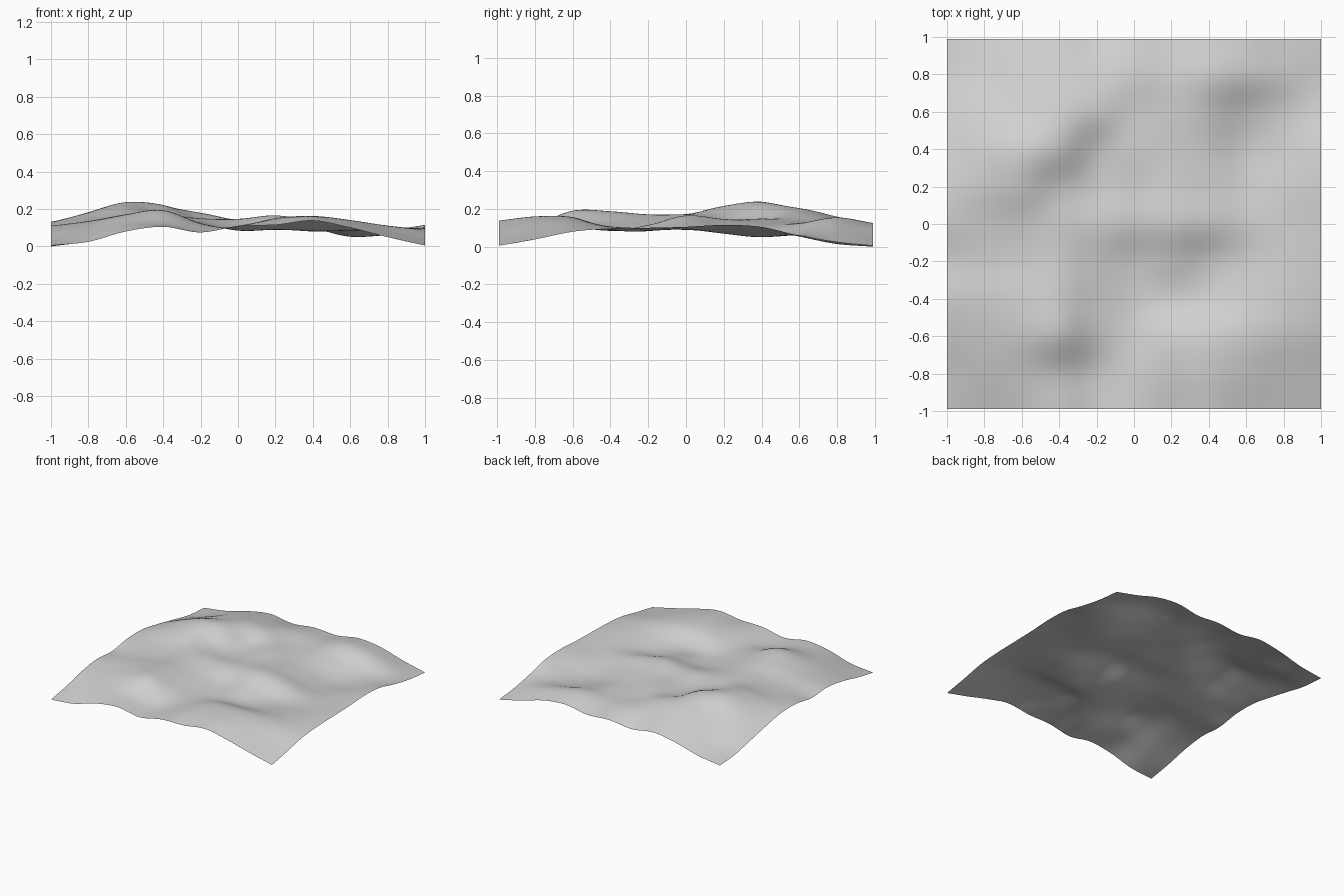
import bpy
import bmesh
import math

SEGMENTS = 80
DEPTH = 0.99          # half size from front to back
UNIT = 0.01           # the section heights are in hundredths

# Evenly spaced height sections across the ground, from front to back
sections = [
    [0.5, 2.5, 8, 10.5, 7.5, 11, 11.5, 13.8, 10, 5, 0.5],
    [4, 7.5, 12, 12, 8, 11, 14.5, 16, 13, 8, 4],
    [8.5, 11.5, 16.5, 19, 12, 10, 14.5, 15.5, 14, 11, 8],
    [11, 13.5, 17, 18.5, 12.5, 8.5, 9, 9, 10.5, 10.5, 9.5],
    [10, 13, 15.5, 17, 13, 9.5, 11.5, 8.5, 8.5, 9.5, 10],
    [12.8, 15, 17, 17, 15, 14.5, 16.5, 13.5, 9.5, 9, 10.5],
    [12.8, 18, 21.5, 17, 13, 14, 14.5, 11, 7, 8.5, 11.5],
    [9.5, 17.5, 23.5, 22, 14, 14.8, 12.8, 9.8, 5.2, 6.5, 10.5],
    [5.5, 12.5, 17.5, 20.5, 18, 14, 12.5, 12, 7.5, 6, 6],
    [1.5, 6.5, 13, 16, 14.8, 14, 12.5, 15.5, 13, 8, 2.5],
    [0, 2.8, 8, 11, 8.5, 10.5, 9.5, 12.5, 10.5, 5, 0.5],
]


def spline(values, t):
    """Smooth curve through evenly spaced values, with t from 0 to 1."""
    padded = [2 * values[0] - values[1], *values, 2 * values[-1] - values[-2]]
    pos = min(max(t, 0), 1) * (len(values) - 1)
    i = min(math.floor(pos), len(values) - 2)
    f = pos - i
    a, b, c, d = padded[i:i + 4]
    return b + f / 2 * (c - a + f * (2 * a - 5 * b + 4 * c - d
                                     + f * (3 * (b - c) + d - a)))


def ground_height(u, v):
    return UNIT * spline([spline(row, u) for row in sections], v)


cube = bpy.data.objects.get("Cube")
if cube:
    bpy.data.objects.remove(cube, do_unlink=True)

# Material
grey = bpy.data.materials.new("light_grey")
grey.use_nodes = True
colour = (0.65, 0.65, 0.65, 1)
grey.diffuse_color = colour
for node in grey.node_tree.nodes:
    if node.type == 'BSDF_PRINCIPLED':
        node.inputs["Base Color"].default_value = colour

# Hilly ground: an open sheet raised to follow the sections
bm = bmesh.new()
bmesh.ops.create_grid(bm, x_segments=SEGMENTS, y_segments=SEGMENTS, size=1)
for vert in bm.verts:
    x, y, _ = vert.co
    vert.co.y = y * DEPTH
    vert.co.z = ground_height((x + 1) / 2, (y + 1) / 2)
lowest = min(vert.co.z for vert in bm.verts)
for vert in bm.verts:
    vert.co.z -= lowest
for face in bm.faces:
    face.smooth = True

mesh = bpy.data.meshes.new("hilly_ground")
bm.to_mesh(mesh)
bm.free()
mesh.materials.append(grey)
ground = bpy.data.objects.new("hilly_ground", mesh)
bpy.context.collection.objects.link(ground)
